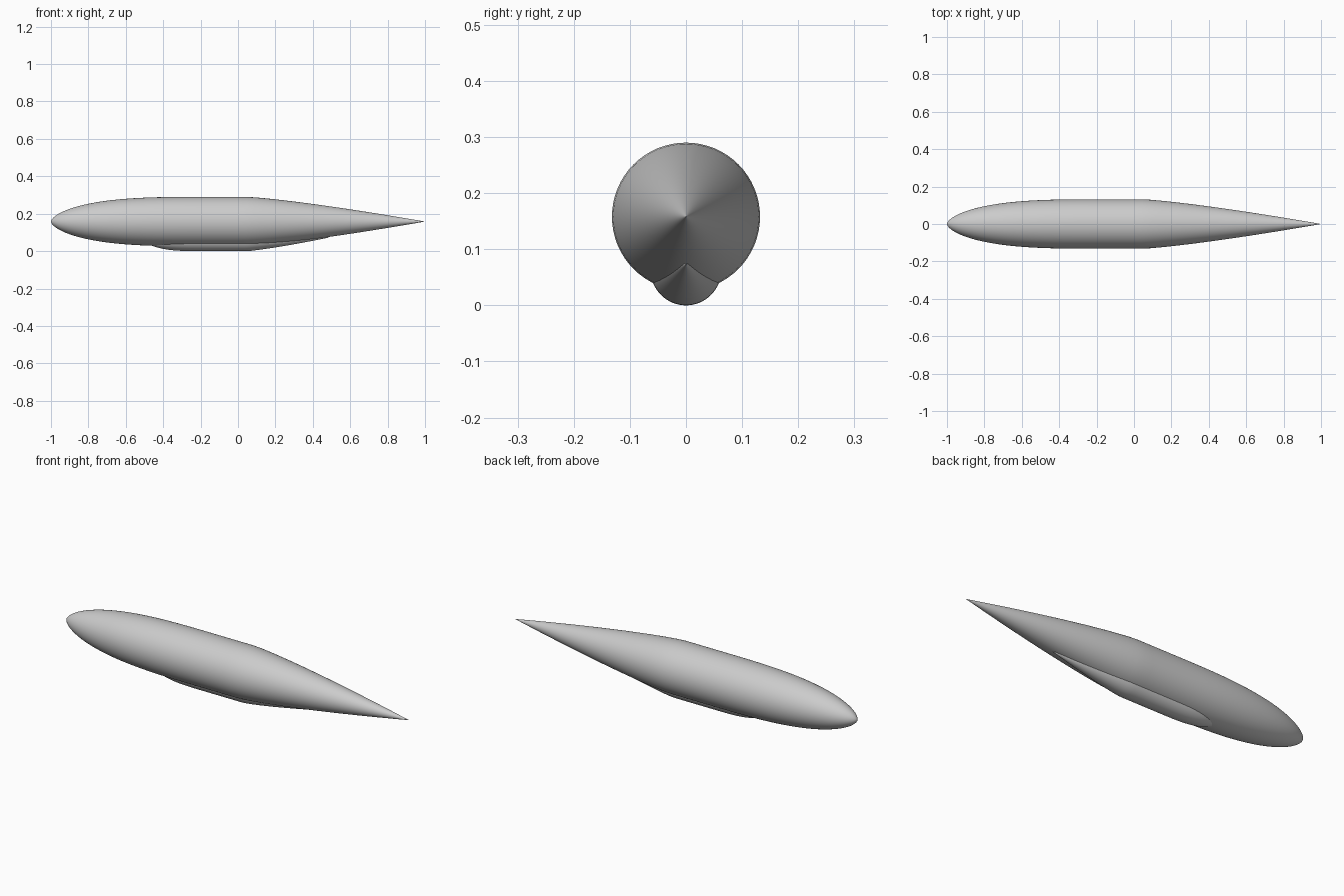
import bpy
import bmesh
import math

cube = bpy.data.objects.get("Cube")
if cube:
    bpy.data.objects.remove(cube, do_unlink=True)

grey = bpy.data.materials.new("light_grey")
grey.use_nodes = True
colour = (0.6, 0.6, 0.6, 1)
grey.diffuse_color = colour
grey.node_tree.nodes["Principled BSDF"].inputs["Base Color"].default_value = colour


def hull_radius(x, nose, fore, aft, tail):
    """Rounded nose, parallel middle and long tapering tail, as a 0..1 factor."""
    if x < fore:
        u = (fore - x) / (fore - nose)
        return max(0, 1 - u ** 3) ** 0.6
    if x > aft:
        t = (x - aft) / (tail - aft)
        return max(0, 1 - t ** 1.25)
    return 1


def make_hull(name, nose, fore, aft, tail, radius, axis_z, tail_lift=0, rings=72, sides=64):
    bm = bmesh.new()
    loops = []
    for i in range(1, rings):
        # Rings crowd towards both tips
        x = nose + (tail - nose) * (1 - math.cos(math.pi * i / rings)) / 2
        r = radius * hull_radius(x, nose, fore, aft, tail)
        z = axis_z + tail_lift * max(0, (x - aft) / (tail - aft))
        angles = [math.tau * k / sides for k in range(sides)]
        loops.append([bm.verts.new((x, r * math.cos(a), z + r * math.sin(a))) for a in angles])
    nose_tip = bm.verts.new((nose, 0, axis_z))
    tail_tip = bm.verts.new((tail, 0, axis_z + tail_lift))
    for k in range(sides):
        n = (k + 1) % sides
        for a, b in zip(loops, loops[1:]):
            bm.faces.new((a[k], a[n], b[n], b[k]))
        bm.faces.new((nose_tip, loops[0][n], loops[0][k]))
        bm.faces.new((tail_tip, loops[-1][k], loops[-1][n]))
    bmesh.ops.recalc_face_normals(bm, faces=bm.faces)
    mesh = bpy.data.meshes.new(name)
    bm.to_mesh(mesh)
    bm.free()
    mesh.materials.append(grey)
    mesh.shade_smooth()
    obj = bpy.data.objects.new(name, mesh)
    bpy.context.collection.objects.link(obj)
    return obj


# Main streamlined body
make_hull("main_hull", -1, -0.2, 0.05, 1, 0.132, 0.158)
# Smaller pod sunk into the underside, its tail rising to meet the body
make_hull("belly_pod", -0.5, -0.2, 0.05, 0.49, 0.063, 0.063, tail_lift=0.01)
